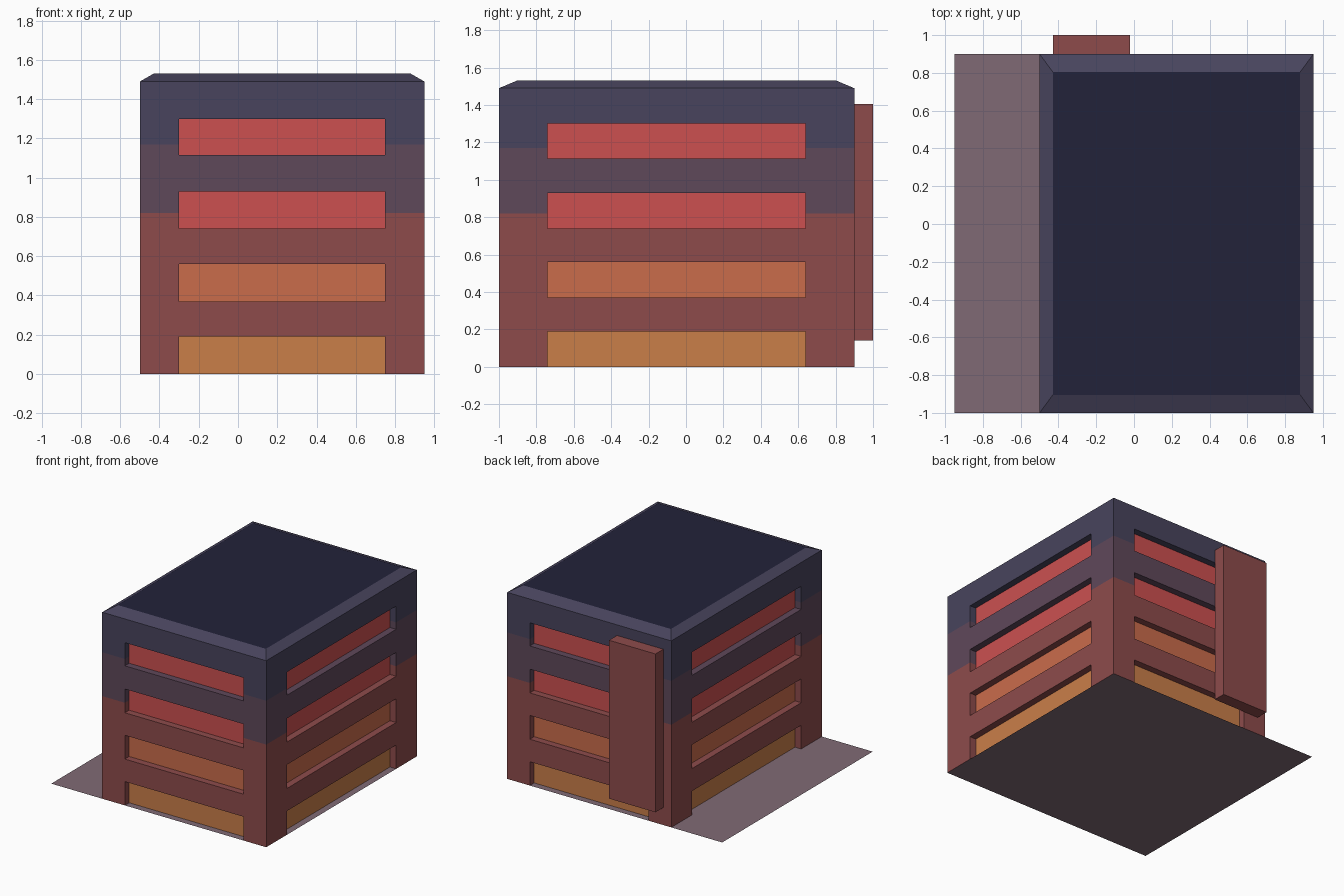
import bpy, bmesh
from mathutils import Vector

if "Cube" in bpy.data.objects:
    bpy.data.objects.remove(bpy.data.objects["Cube"])


def material(name, rgb):
    lin = [((c / 255 + 0.055) / 1.055) ** 2.4 for c in rgb]
    m = bpy.data.materials.new(name)
    m.diffuse_color = (*lin, 1)
    m.use_nodes = True
    m.node_tree.nodes["Principled BSDF"].inputs["Base Color"].default_value = m.diffuse_color
    return m


BRICK = material("brick red", (141, 75, 75))
PLUM = material("plum", (95, 72, 90))
NAVY = material("slate navy", (72, 68, 93))
AMBER = material("amber window", (202, 126, 73))
ORANGE = material("orange window", (202, 108, 75))
RED = material("red window", (204, 80, 80))
ROOF = material("dark roof", (34, 34, 58))
GROUND = material("mauve paving", (128, 106, 117))


def box_bmesh(lo, hi):
    bm = bmesh.new()
    bmesh.ops.create_cube(bm, size=1)
    lo, hi = Vector(lo), Vector(hi)
    for v in bm.verts:
        v.co = (lo + hi) / 2 + v.co * (hi - lo)
    return bm


def finish(bm, name, mats):
    me = bpy.data.meshes.new(name)
    bm.to_mesh(me)
    bm.free()
    for m in mats:
        me.materials.append(m)
    ob = bpy.data.objects.new(name, me)
    bpy.context.collection.objects.link(ob)
    return ob


def slice_at(bm, axis, value):
    co, no = Vector(), Vector()
    co[axis], no[axis] = value, 1
    bmesh.ops.bisect_plane(bm, geom=bm.verts[:] + bm.edges[:] + bm.faces[:],
                           plane_co=co, plane_no=no)


X0, X1, Y0, Y1, EAVE, TOP = -0.5, 0.95, -1.0, 0.9, 1.49, 1.53
ROWS = [(0.0, 0.19), (0.37, 0.56), (0.74, 0.93), (1.115, 1.30)]
WX, WY, DEPTH = (-0.30, 0.75), (-0.74, 0.64), 0.055

# walls: open shell, cut along the window edges
bm = box_bmesh((X0, Y0, 0), (X1, Y1, EAVE))
bmesh.ops.delete(bm, geom=[f for f in bm.faces if abs(f.normal.z) > 0.5], context='FACES_ONLY')
for x in WX:
    slice_at(bm, 0, x)
for y in WY:
    slice_at(bm, 1, y)
for z in [z for row in ROWS for z in row if z > 0]:
    slice_at(bm, 2, z)

# windows: recessed bands on all four sides, coloured by row
bm.normal_update()
windows = []
for f in bm.faces:
    c = f.calc_center_median()
    axis, rng = (c.x, WX) if abs(f.normal.y) > 0.5 else (c.y, WY)
    for i, (a, b) in enumerate(ROWS):
        if a < c.z < b and rng[0] < axis < rng[1]:
            f.material_index = 3 + min(i, 2)
            windows.append(f)
for f in windows:
    index, shift = f.material_index, -f.normal * DEPTH
    new = bmesh.ops.extrude_discrete_faces(bm, faces=[f])["faces"][0]
    new.material_index = index
    bmesh.ops.translate(bm, verts=new.verts[:], vec=shift)
    # recess sides take the wall colour
    for e in new.edges:
        for side in e.link_faces:
            if side is not new:
                side.material_index = 0
# recess floors at ground level are not needed
bm.normal_update()
bmesh.ops.delete(bm, geom=[f for f in bm.faces if f.calc_center_median().z < 1e-4],
                 context='FACES_ONLY')

# wall colour bands by height
slice_at(bm, 2, 0.82)
slice_at(bm, 2, 1.17)
for f in bm.faces:
    if f.material_index < 3:
        z = f.calc_center_median().z
        f.material_index = 0 if z < 0.82 else 1 if z < 1.17 else 2
bmesh.ops.remove_doubles(bm, verts=bm.verts[:], dist=1e-5)
bmesh.ops.recalc_face_normals(bm, faces=bm.faces[:])
finish(bm, "walls", [BRICK, PLUM, NAVY, AMBER, ORANGE, RED])

# roof cap: sloped navy rim with dark flat top
bm = box_bmesh((X0, Y0, EAVE), (X1, Y1, TOP))
for v in bm.verts:
    if v.co.z > (EAVE + TOP) / 2:
        v.co.x += 0.07 if v.co.x < 0 else -0.07
        v.co.y += 0.095 if v.co.y < 0 else -0.095
bm.normal_update()
for f in bm.faces:
    f.material_index = 1 if f.normal.z > 0.98 else 0
bmesh.ops.delete(bm, geom=[f for f in bm.faces if f.normal.z < -0.5], context='FACES_ONLY')
finish(bm, "roof_cap", [NAVY, ROOF])

# shaft on the back wall
finish(box_bmesh((-0.43, Y1, 0.14), (-0.02, 1.0, 1.405)), "back_shaft", [BRICK])

# paving sheet under the building
bm = bmesh.new()
bm.faces.new([bm.verts.new(p) for p in
              [(-0.95, Y0, 0), (0.95, Y0, 0), (0.95, Y1, 0), (-0.95, Y1, 0)]])
finish(bm, "paving", [GROUND])
